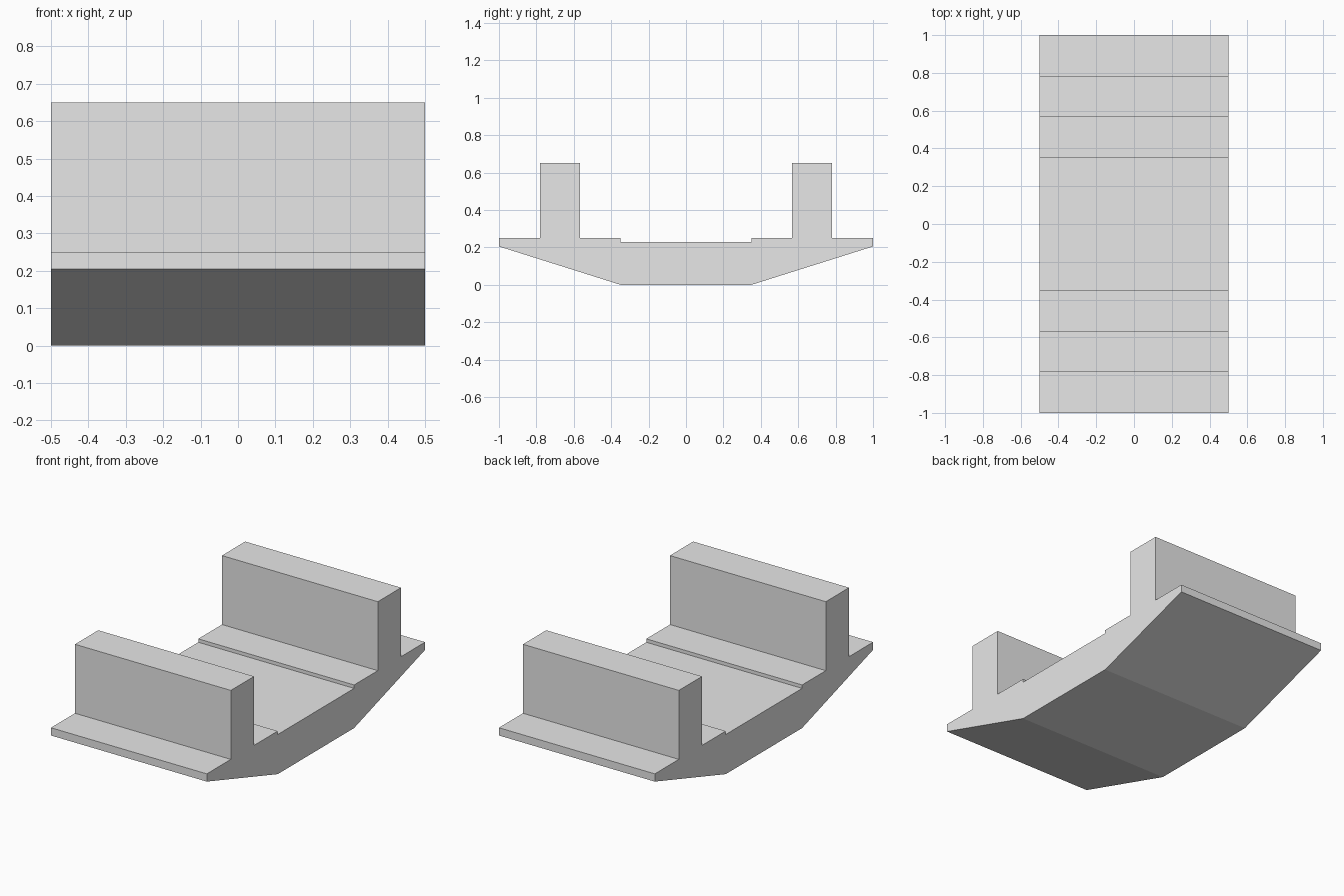
import bpy
import bmesh
from mathutils import Vector

cube = bpy.data.objects.get("Cube")
if cube:
    bpy.data.objects.remove(cube, do_unlink=True)

WIDTH = 1.0

# Plain light grey finish
grey = bpy.data.materials.new("light_grey")
grey.use_nodes = True
colour = (0.8, 0.8, 0.8, 1.0)
grey.diffuse_color = colour
grey.node_tree.nodes["Principled BSDF"].inputs["Base Color"].default_value = colour

# Half of the cross-section (y, z): underside, rim, upright rail, recessed floor
half = [(0.35, 0.0), (1.0, 0.205), (1.0, 0.25), (0.78, 0.25), (0.78, 0.65),
        (0.567, 0.65), (0.567, 0.25), (0.35, 0.25), (0.35, 0.23)]
profile = half + [(-y, z) for y, z in reversed(half)]

# Channel bracket: mirrored profile extruded across the width
bm = bmesh.new()
end_face = bm.faces.new([bm.verts.new((-WIDTH / 2, y, z)) for y, z in profile])
result = bmesh.ops.extrude_face_region(bm, geom=[end_face], use_keep_orig=True)
moved = [v for v in result["geom"] if isinstance(v, bmesh.types.BMVert)]
bmesh.ops.translate(bm, verts=moved, vec=Vector((WIDTH, 0, 0)))
bmesh.ops.recalc_face_normals(bm, faces=bm.faces)

mesh = bpy.data.meshes.new("channel_bracket")
bm.to_mesh(mesh)
bm.free()
mesh.materials.append(grey)
bracket = bpy.data.objects.new("channel_bracket", mesh)
bpy.context.collection.objects.link(bracket)
